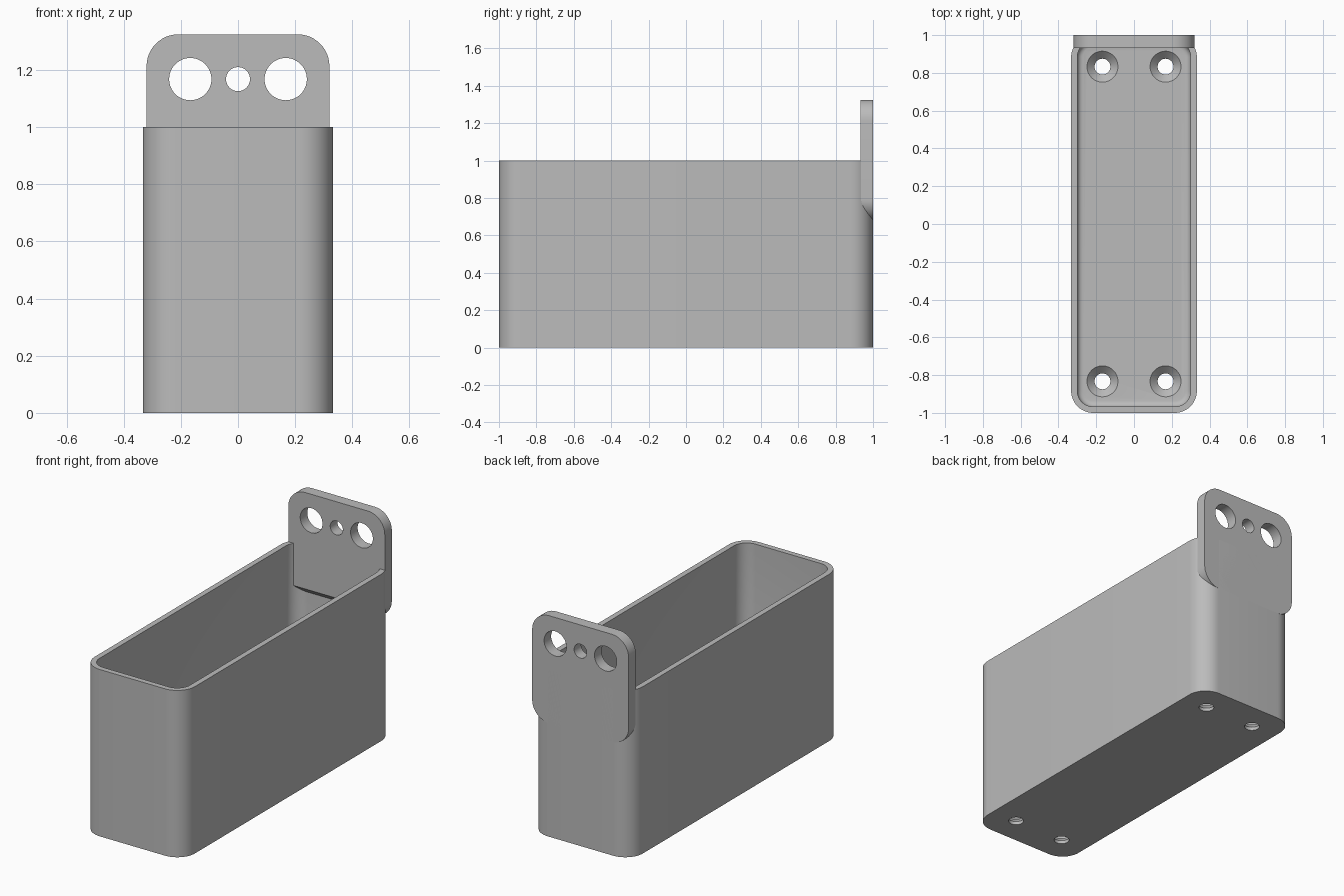
import bpy, bmesh, math
from mathutils import Matrix, Vector

cube = bpy.data.objects.get("Cube")
if cube:
    bpy.data.objects.remove(cube, do_unlink=True)

WALL, PLATE = 0.033, 0.067
GREY = (0.5, 0.5, 0.5, 1.0)
grey = bpy.data.materials.new("plain_grey")
grey.use_nodes = True
grey.diffuse_color = GREY
grey.node_tree.nodes["Principled BSDF"].inputs["Base Color"].default_value = GREY


def make_object(name, bm):
    bmesh.ops.recalc_face_normals(bm, faces=bm.faces)
    mesh = bpy.data.meshes.new(name)
    bm.to_mesh(mesh)
    bm.free()
    mesh.materials.append(grey)
    obj = bpy.data.objects.new(name, mesh)
    bpy.context.collection.objects.link(obj)
    return obj


def rounded_prism(half_w, half_d, radius, low, high, steps=12):
    """Rounded rectangle in XY, extruded from low to high."""
    bm = bmesh.new()
    verts = []
    for q, (sx, sy) in enumerate([(1, 1), (-1, 1), (-1, -1), (1, -1)]):
        for i in range(steps + 1):
            a = math.pi / 2 * (q + i / steps)
            verts.append(bm.verts.new((sx * (half_w - radius) + radius * math.cos(a),
                                       sy * (half_d - radius) + radius * math.sin(a), low)))
    base = bm.faces.new(verts)
    extruded = bmesh.ops.extrude_face_region(bm, geom=[base], use_keep_orig=True)["geom"]
    top = [v for v in extruded if isinstance(v, bmesh.types.BMVert)]
    bmesh.ops.translate(bm, verts=top, vec=(0, 0, high - low))
    return bm


def cone(name, r_low, r_high, low, high, x=0, y=0, turn=None):
    bm = bmesh.new()
    bmesh.ops.create_cone(bm, cap_ends=True, segments=48, radius1=r_low,
                          radius2=r_high, depth=high - low,
                          matrix=Matrix.Translation((x, y, (low + high) / 2)))
    if turn:
        bm.transform(turn)
    return make_object(name, bm)


def cut(target, cutter):
    cutter.hide_render = True
    mod = target.modifiers.new("cut", "BOOLEAN")
    mod.operation, mod.solver, mod.object = "DIFFERENCE", "EXACT", cutter
    bpy.context.view_layer.objects.active = target
    bpy.ops.object.modifier_apply(modifier=mod.name)
    bpy.data.objects.remove(cutter, do_unlink=True)


def smooth(obj):
    bpy.ops.object.select_all(action="DESELECT")
    obj.select_set(True)
    bpy.context.view_layer.objects.active = obj
    bpy.ops.object.shade_smooth_by_angle(angle=math.radians(30))


# Open bin with rounded corners
bin_body = make_object("bin_body", rounded_prism(0.333, 1.0, 0.117, 0, 1))

# Cavity with a small fillet around the floor
bm = rounded_prism(0.333 - WALL, 1 - WALL, 0.083, 0.06, 1.1)
floor_edges = [e for e in bm.edges if all(v.co.z < 0.1 for v in e.verts)]
bmesh.ops.recalc_face_normals(bm, faces=bm.faces)
bmesh.ops.bevel(bm, geom=floor_edges, offset=0.03, segments=4, profile=0.5,
                affect="EDGES")
cut(bin_body, make_object("cavity", bm))

# Countersunk screw holes in the floor
for x in (-0.167, 0.167):
    for y in (-0.833, 0.833):
        cut(bin_body, cone("countersink", 0.042, 0.092, 0.02, 0.07, x, y))
        cut(bin_body, cone("screw_hole", 0.042, 0.042, -0.1, 0.04, x, y))
smooth(bin_body)

# Upright mounting plate at the back
LOW, HIGH = 0.68, 1.325
upright = Matrix.Translation((0, 1, (LOW + HIGH) / 2)) @ Matrix.Rotation(math.pi / 2, 4, "X")
bm = rounded_prism(0.32, (HIGH - LOW) / 2, 0.112, 0, PLATE)
bm.transform(upright)
mounting_plate = make_object("mounting_plate", bm)

# Sloped underside of the plate
bm = bmesh.new()
profile = [(1.0, LOW), (0.9, LOW + 0.1), (0.9, LOW - 0.1), (1.0, LOW - 0.1)]
face = bm.faces.new([bm.verts.new((-0.5, y, z)) for y, z in profile])
side = bmesh.ops.extrude_face_region(bm, geom=[face], use_keep_orig=True)["geom"]
bmesh.ops.translate(bm, vec=Vector((1, 0, 0)),
                    verts=[v for v in side if isinstance(v, bmesh.types.BMVert)])
cut(mounting_plate, make_object("underside_wedge", bm))

# Two large holes and one small hole through the plate
through = Matrix.Translation((0, 1, 1.168)) @ Matrix.Rotation(math.pi / 2, 4, "X")
for x, radius in ((-0.167, 0.074), (0, 0.042), (0.167, 0.074)):
    cut(mounting_plate, cone("plate_hole", radius, radius, -0.1, 0.2, x, 0, through))
smooth(mounting_plate)
